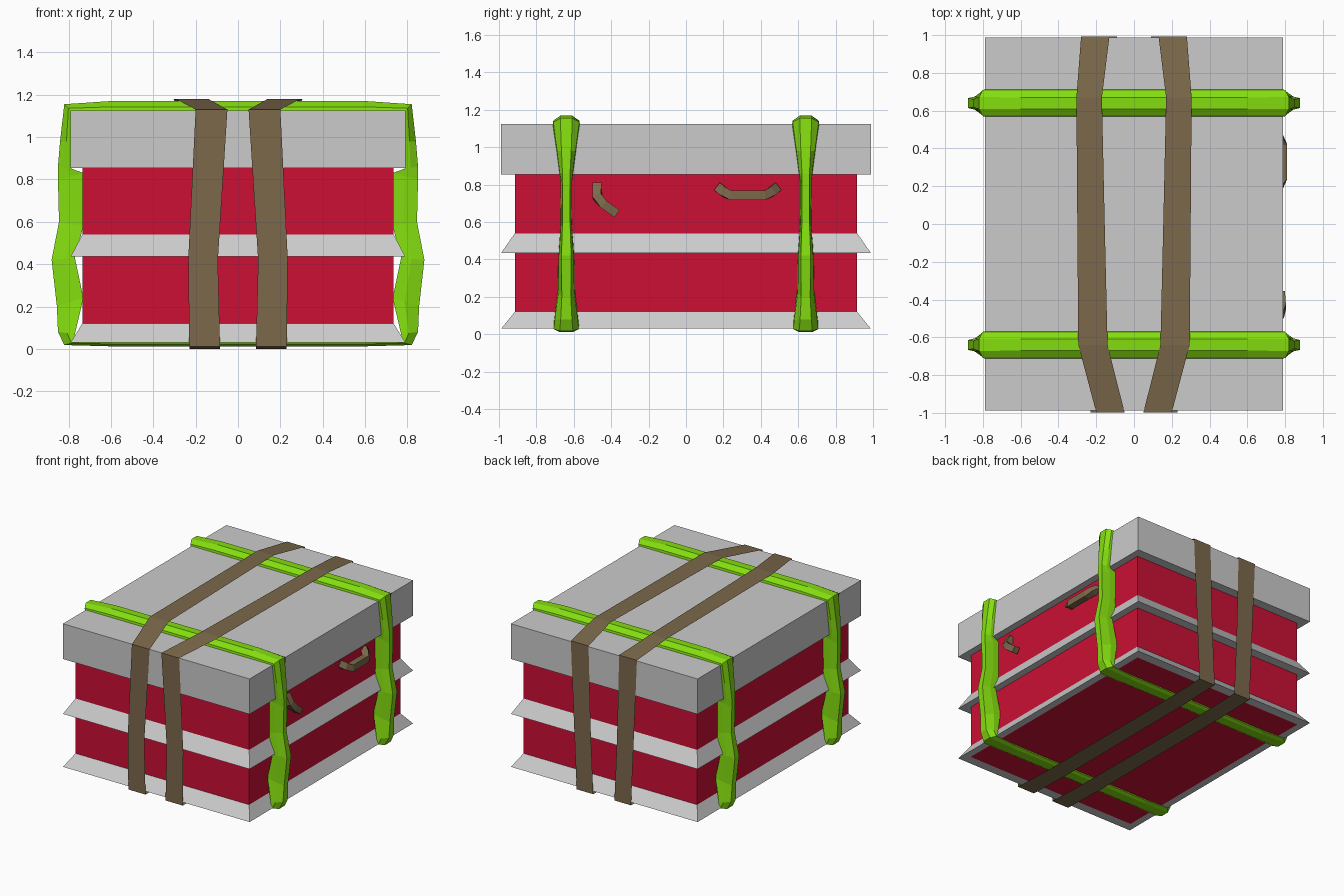
import bpy, bmesh
from mathutils import Vector

if "Cube" in bpy.data.objects:
    bpy.data.objects.remove(bpy.data.objects["Cube"])


def material(name, rgb):
    m = bpy.data.materials.new(name)
    m.diffuse_color = (*rgb, 1)
    m.use_nodes = True
    m.node_tree.nodes["Principled BSDF"].inputs["Base Color"].default_value = m.diffuse_color
    return m


RED = material("red", (0.60, 0.005, 0.035))
GREEN = material("green", (0.23, 0.72, 0.005))
BROWN = material("brown", (0.20, 0.14, 0.07))


def loft(name, rings, mat=None, closed_ring=True, loop=False, caps=(False, False)):
    """Bridge successive rings of points into a flat-shaded mesh."""
    bm = bmesh.new()
    rows = [[bm.verts.new(p) for p in r] for r in rings]
    n = len(rows[0])
    pairs = list(zip(rows, rows[1:])) + ([(rows[-1], rows[0])] if loop else [])
    for a, b in pairs:
        for i in range(n if closed_ring else n - 1):
            j = (i + 1) % n
            bm.faces.new((a[i], a[j], b[j], b[i]))
    if caps[0]:
        bm.faces.new(rows[0][::-1])
    if caps[1]:
        bm.faces.new(rows[-1])
    bmesh.ops.recalc_face_normals(bm, faces=bm.faces)
    me = bpy.data.meshes.new(name)
    bm.to_mesh(me)
    bm.free()
    ob = bpy.data.objects.new(name, me)
    bpy.context.collection.objects.link(ob)
    if mat:
        me.materials.append(mat)
    return ob


def rect(hx, hy, z):
    return [(-hx, -hy, z), (hx, -hy, z), (hx, hy, z), (-hx, hy, z)]


IN, OUT = (0.735, 0.915), (0.79, 0.988)

# Case body, lid and flared trims
loft("case_body", [rect(*IN, 0.03), rect(*IN, 0.86)], RED, caps=(True, True))
loft("lid", [rect(*IN, 0.855), rect(*OUT, 0.855), rect(*OUT, 1.125)], caps=(True, True))
for name, z0, z1 in (("middle_trim", 0.435, 0.54), ("base_trim", 0.03, 0.12)):
    loft(name, [rect(*IN, z0), rect(*OUT, z0), rect(*IN, z1)], loop=True)

# Green straps: inner x, z, outer x, z, inner half width, outer half width
HALF = [
    (0.60, 1.12, 0.60, 1.170, 0.073, 0.030),
    (0.785, 1.12, 0.82, 1.155, 0.073, 0.032),
    (0.785, 0.98, 0.84, 0.98, 0.052, 0.026),
    (0.785, 0.85, 0.85, 0.86, 0.035, 0.020),
    (0.73, 0.83, 0.85, 0.80, 0.032, 0.020),
    (0.73, 0.58, 0.845, 0.60, 0.030, 0.020),
    (0.77, 0.43, 0.88, 0.42, 0.042, 0.026),
    (0.73, 0.24, 0.855, 0.20, 0.045, 0.024),
    (0.77, 0.07, 0.85, 0.08, 0.065, 0.030),
    (0.76, 0.035, 0.82, 0.018, 0.070, 0.035),
    (0.60, 0.032, 0.60, 0.012, 0.060, 0.035),
]
path = HALF + [(-a, b, -c, d, e, f) for a, b, c, d, e, f in reversed(HALF)]
for name, y in (("front_strap", -0.64), ("rear_strap", 0.64)):
    rings = []
    for ix, iz, ox, oz, wi, wo in path:
        i, o = Vector((ix, y, iz)), Vector((ox, y, oz))
        side = [(i, wi), (i.lerp(o, 0.45), wi * 0.95), (o, wo)]
        rings.append([p + Vector((0, -w, 0)) for p, w in side]
                     + [p + Vector((0, w, 0)) for p, w in reversed(side)])
    loft(name, rings, GREEN, loop=True)

# Brown belts: y, z, inner x, outer x around the case
BELT = [
    (-0.997, 1.13, 0.05, 0.20), (-0.64, 1.18, 0.14, 0.295),
    (0.0, 1.18, 0.155, 0.30), (0.67, 1.18, 0.17, 0.305),
    (0.993, 1.133, 0.13, 0.28), (0.993, 0.45, 0.11, 0.25),
    (0.993, 0.01, 0.09, 0.23), (0.64, 0.0, 0.09, 0.23),
    (-0.64, 0.0, 0.085, 0.23), (-0.997, 0.01, 0.085, 0.23),
    (-0.997, 0.42, 0.095, 0.235),
]
for name, s in (("left_belt", -1), ("right_belt", 1)):
    loft(name, [[(s * a, y, z), (s * b, y, z)] for y, z, a, b in BELT],
         BROWN, closed_ring=False, loop=True)


# Handles on the right side: square bars along x, y, z points
def handle(name, pts, r):
    pts = [Vector(p) for p in pts]
    rings = []
    for k, p in enumerate(pts):
        t = (pts[min(k + 1, len(pts) - 1)] - pts[max(k - 1, 0)]).normalized()
        u = Vector((1, 0, 0))
        u = (u - t * u.dot(t)).normalized()
        v = t.cross(u)
        rings.append([p + (u * a + v * b) * r for a, b in
                      ((-1, -1), (1, -1), (1, 1), (-1, 1))])
    loft(name, rings, BROWN, caps=(True, True))


handle("whole_handle", [(0.73, 0.18, 0.78), (0.765, 0.205, 0.76), (0.785, 0.24, 0.743),
                        (0.785, 0.42, 0.743), (0.765, 0.455, 0.76), (0.73, 0.48, 0.78)], 0.025)
handle("broken_handle", [(0.735, -0.475, 0.80), (0.77, -0.475, 0.735),
                         (0.78, -0.44, 0.695), (0.775, -0.37, 0.645)], 0.024)
